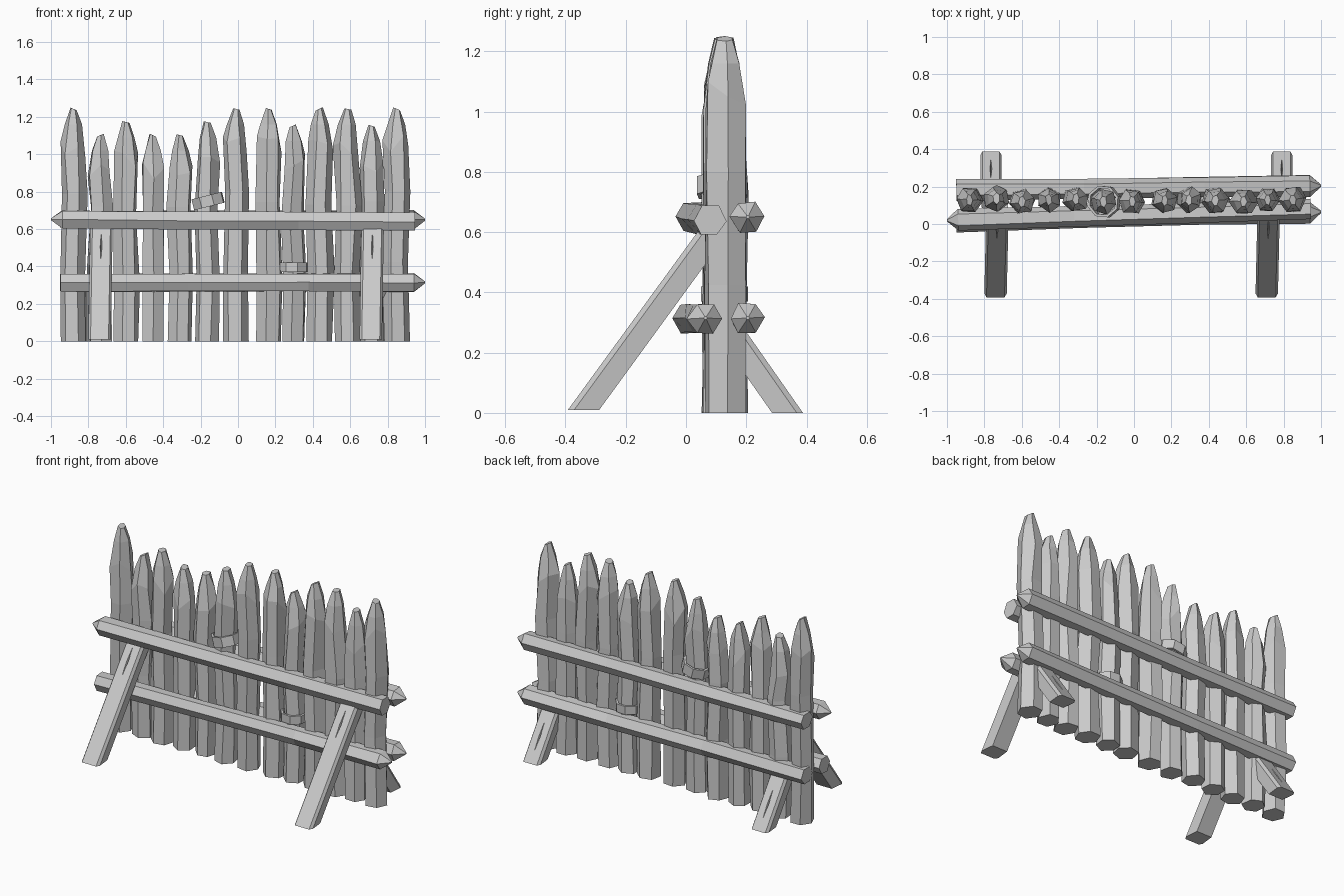
import bpy, bmesh, random
from math import cos, sin, tau, radians
from mathutils import Vector, Matrix

cube = bpy.data.objects.get("Cube")
if cube:
    bpy.data.objects.remove(cube)
random.seed(7)

wood = bpy.data.materials.new("grey wood")
wood.use_nodes = True
grey = (0.6, 0.6, 0.6, 1)
wood.diffuse_color = grey
wood.node_tree.nodes["Principled BSDF"].inputs["Base Color"].default_value = grey


def jit(a):
    return random.uniform(-a, a)


def ring(z, ru, rv, sides=6, phase=0.0, rough=0.0, du=0.0, dv=0.0, slant=0.0):
    """Cross-section at height z; slant tips it over in u."""
    pts = []
    for i in range(sides):
        a = phase + tau * i / sides
        u, v = ru * cos(a) + du, rv * sin(a) + dv
        pts.append(Vector((u + jit(rough), v + jit(rough), z + slant * u)))
    return pts


def finish(name, bm, matrix=Matrix()):
    bm.transform(matrix)
    bmesh.ops.recalc_face_normals(bm, faces=bm.faces)
    mesh = bpy.data.meshes.new(name)
    bm.to_mesh(mesh)
    bm.free()
    mesh.materials.append(wood)
    obj = bpy.data.objects.new(name, mesh)
    bpy.context.collection.objects.link(obj)
    return obj


def loft(rings, closed=False):
    """Skin the rings; cap the ends, or join last to first when closed."""
    bm = bmesh.new()
    rows = [[bm.verts.new(p) for p in r] for r in rings]
    pairs = list(zip(rows, rows[1:]))
    if closed:
        pairs.append((rows[-1], rows[0]))
    for a, b in pairs:
        n = len(a)
        for i in range(n):
            j = (i + 1) % n
            bm.faces.new((a[i], a[j], b[j], b[i]))
    if not closed:
        bm.faces.new(rows[0])
        bm.faces.new(rows[-1])
    return bm


def along(start, end):
    """Local z runs start to end, local x stays closest to world x or y."""
    w = (end - start).normalized()
    side = Vector((1, 0, 0)) if abs(w.x) < 0.7 else Vector((0, 1, 0))
    v = w.cross(side).normalized()
    u = v.cross(w)
    m = Matrix((u, v, w)).transposed().to_4x4()
    m.translation = start
    return m


# Sharpened posts: x, y, height
posts = [(-.88, .13, 1.25), (-.735, .137, 1.11), (-.60, .12, 1.18), (-.455, .13, 1.11),
         (-.31, .135, 1.11), (-.165, .12, 1.18), (-.01, .12, 1.25), (.165, .125, 1.25),
         (.295, .13, 1.16), (.435, .125, 1.25), (.585, .12, 1.25), (.715, .13, 1.16),
         (.85, .13, 1.25)]
for k, (x, y, h) in enumerate(posts):
    ph = random.uniform(0, tau)
    r = 0.07 if h > 1.2 else 0.067
    lean = jit(0.008)
    body = [ring(0, r * .97, r, phase=ph, rough=.004),
            ring(h * .3 + jit(.06), r, r, phase=ph, rough=.006, du=lean),
            ring(h * .6 + jit(.06), r * .98, r, phase=ph, rough=.006, du=-lean),
            ring(h - .21, r * .95, r, phase=ph, rough=.006, du=lean)]
    for p in body[-1]:
        p.z += jit(.06)
    body.append(ring(h - .09, r * .66, r * .72, phase=ph, rough=.004, du=lean / 2))
    body.append(ring(h - .008, .018, .03, phase=ph, rough=.003, slant=jit(.5)))
    finish(f"post_{k + 1}", loft(body), Matrix.Translation((x, y, 0)))


# Rails: hexagonal logs with a pointed or sawn end
def rail(name, start, end, point_start, point_end, rough=.004):
    start, end = Vector(start), Vector(end)
    n = (end - start).length
    ru, rv = .058, .056
    rings = []
    if point_start:
        rings += [ring(0, .006, .006), ring(.06, ru, rv, rough=rough)]
    else:
        rings += [ring(0, ru * .95, rv * .95, rough=rough)]
    rings += [ring(n * t, ru * .92, rv * .95, rough=rough) for t in (.35, .68)]
    if point_end:
        rings += [ring(n - .06, ru, rv, rough=rough), ring(n, .006, .006)]
    else:
        rings += [ring(n, ru * .92, rv * .95, rough=rough)]
    finish(name, loft(rings), along(start, end))


rail("front_upper_rail", (-1, .02, .652), (.945, .08, .64), True, False)
rail("front_lower_rail", (-.95, .01, .312), (1, .065, .315), False, True)
rail("back_upper_rail", (-.95, .182, .652), (1, .205, .65), False, True)
rail("back_lower_rail", (-.95, .182, .312), (1, .205, .315), False, True)


# Slanted braces, sawn level at the ground, with a split in the outer face
def brace(name, foot, head, width, depth):
    foot, head = Vector(foot), Vector(head)
    m = along(foot, head)
    n = (head - foot).length
    c = .6
    outline = [(-1, -c), (-.8, -1), (.8, -1), (1, -c), (.85, 1), (-.85, 1)]
    flip = 1 if foot.y < 0 else -1
    rings = [[Vector((u * width, flip * -v * depth * -1, z)) for u, v in outline]
             for z in (-.15, n)]
    bm = loft(rings)
    bm.transform(m)
    bmesh.ops.bisect_plane(bm, geom=bm.verts[:] + bm.edges[:] + bm.faces[:],
                           plane_co=(0, 0, foot.z), plane_no=(0, 0, 1), clear_inner=True)
    bmesh.ops.holes_fill(bm, edges=[e for e in bm.edges if e.is_boundary])
    obj = finish(name, bm)

    # Thin wedge that cuts the split
    out = m.to_3x3() @ Vector((0, 1, 0))
    out *= -1 if out.z < 0 else 1
    spot = foot + (head - foot) * (.8 if foot.y < 0 else .35) + out * depth
    cutter = finish("split_cutter", loft([ring(-.08, .001, .004, 4), ring(0, .005, .015, 4),
                                          ring(.08, .001, .004, 4)]),
                    Matrix.Translation(spot) @ m.to_3x3().to_4x4())
    cutter.hide_render = True
    mod = obj.modifiers.new("split", 'BOOLEAN')
    mod.operation, mod.solver, mod.object = 'DIFFERENCE', 'EXACT', cutter
    bpy.context.view_layer.objects.active = obj
    bpy.ops.object.modifier_apply(modifier=mod.name)
    bpy.data.objects.remove(cutter)


for side, xf, xt, xb in (("right", -.74, -.73, -.765), ("left", .71, .72, .79)):
    brace(f"front_brace_{side}", (xf, -.34, .01), (xt, .09, .6), .06, .042)
    brace(f"back_brace_{side}", (xb, .337, 0), (xb, .12, .31), .057, .042)


# Binding straps wrapped around two posts
def strap(name, loc, tilt, radius, height):
    lo, hi = -height / 2, height / 2
    spec = [(lo, 0), (hi, 0), (hi, -.014), (lo, -.014)]
    rings = [ring(z, radius + d, radius + d, 8, phase=.3) for z, d in spec]
    finish(name, loft(rings, closed=True),
           Matrix.Translation(loc) @ Matrix.Rotation(radians(tilt), 4, 'Y'))


strap("upper_strap", (-.16, .12, .75), -14, .088, .06)
strap("lower_strap", (.295, .128, .395), 0, .082, .05)
